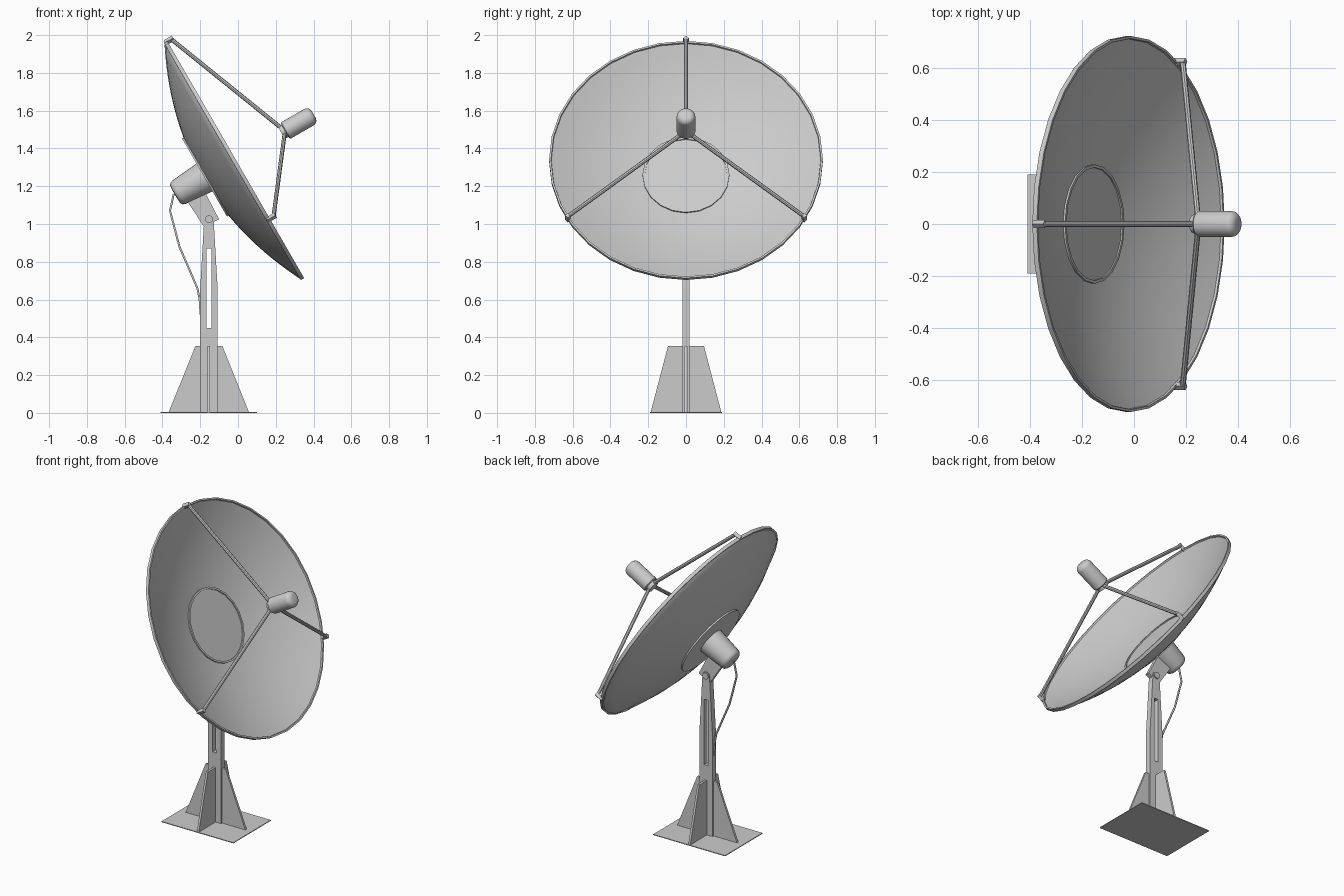
import bpy, bmesh, math
from mathutils import Matrix, Vector

cube = bpy.data.objects.get("Cube")
if cube:
    bpy.data.objects.remove(cube, do_unlink=True)

grey = bpy.data.materials.new("light grey metal")
COLOUR = (0.6, 0.6, 0.6, 1)
grey.diffuse_color = COLOUR
grey.use_nodes = True
grey.node_tree.nodes["Principled BSDF"].inputs["Base Color"].default_value = COLOUR

# Dish frame: local z is the dish axis, local x points up the rim plane
TILT = math.radians(60)
DISH = Matrix.Translation((-0.015, 0, 1.34)) @ Matrix.Rotation(TILT, 4, 'Y') @ Matrix.Rotation(math.pi, 4, 'Z')
RADIUS, DEPTH, HUB = 0.725, 0.184, 0.23
POLE_X = -0.154


def finish(name, bm, smooth=False):
    bmesh.ops.remove_doubles(bm, verts=bm.verts, dist=1e-5)
    bmesh.ops.recalc_face_normals(bm, faces=bm.faces)
    mesh = bpy.data.meshes.new(name)
    bm.to_mesh(mesh)
    bm.free()
    obj = bpy.data.objects.new(name, mesh)
    bpy.context.collection.objects.link(obj)
    mesh.materials.append(grey)
    if smooth:
        bpy.ops.object.select_all(action='DESELECT')
        obj.select_set(True)
        bpy.context.view_layer.objects.active = obj
        bpy.ops.object.shade_smooth_by_angle(angle=math.radians(35))
    return obj


def lathe(name, profile, sides, closed=False):
    """Spin (radius, height) points around the dish axis."""
    bm = bmesh.new()
    verts = [bm.verts.new((r, 0, h)) for r, h in profile]
    pairs = list(zip(verts, verts[1:]))
    if closed:
        pairs.append((verts[-1], verts[0]))
    edges = [bm.edges.new(p) for p in pairs]
    bmesh.ops.spin(bm, geom=verts + edges, cent=(0, 0, 0), axis=(0, 0, 1),
                   angle=math.tau, steps=sides, use_duplicate=False)
    bm.transform(DISH)
    return finish(name, bm, True)


def prism(name, outline, half, plane="xz"):
    """Extrude an outline symmetrically by half a thickness."""
    bm = bmesh.new()
    def place(a, b, t):
        return (a, t, b) if plane == "xz" else (t + POLE_X, a, b)
    face = bm.faces.new([bm.verts.new(place(a, b, -half)) for a, b in outline])
    moved = bmesh.ops.extrude_face_region(bm, geom=[face])["geom"]
    step = Vector(place(0, 0, half)) - Vector(place(0, 0, -half))
    bmesh.ops.translate(bm, verts=[v for v in moved if isinstance(v, bmesh.types.BMVert)], vec=step)
    return finish(name, bm)


def rod(name, start, end, radius, sides=8):
    start, end = Vector(start), Vector(end)
    bm = bmesh.new()
    line = end - start
    turn = line.to_track_quat('Z', 'Y').to_matrix().to_4x4()
    bmesh.ops.create_cone(bm, cap_ends=True, segments=sides, radius1=radius, radius2=radius,
                          depth=line.length, matrix=Matrix.Translation((start + end) / 2) @ turn)
    return finish(name, bm, sides > 4)


# Reflector shell with a thick rim
def bowl(r):
    return DEPTH * ((r / RADIUS) ** 2 - 1)

STEPS = 10
radii = [HUB - 0.01 + (RADIUS - 0.012 - HUB + 0.01) * i / STEPS for i in range(STEPS + 1)]
inner = [(r, bowl(r)) for r in radii]
outer = [(r, bowl(r) - 0.014) for r in reversed(radii)]
rim = [(RADIUS - 0.01, 0.003), (RADIUS, 0.003), (RADIUS, -0.017), (RADIUS - 0.01, -0.017)]
lathe("dish_reflector", inner + rim + outer, 32, True)

# Hub: flat disc and ring in front, mounting plate and motor behind
floor = bowl(HUB)
lathe("hub_disc", [(0, floor + 0.002), (HUB - 0.005, floor + 0.002)], 20)
lathe("hub_ring", [(HUB - 0.012, floor - 0.005), (HUB - 0.012, floor + 0.008),
                   (HUB, floor + 0.008), (HUB, floor - 0.005)], 20, True)
back = floor - 0.022
lathe("hub_back_plate", [(0, floor - 0.002), (HUB + 0.008, floor - 0.002), (HUB + 0.008, back), (0, back)], 20)
lathe("motor_housing", [(0, back), (0.085, back), (0.071, back - 0.155), (0.066, back - 0.17),
                        (0.054, back - 0.179), (0, back - 0.182)], 24)

# Feed horn with rounded tip and collar
cap = [(0.05 - 0.03 * (1 - math.cos(a)), 0.45 + 0.03 * math.sin(a))
       for a in (math.pi / 2 * i / 5 for i in range(6))]
lathe("feed_horn", [(0, 0.305), (0.046, 0.305), (0.05, 0.31)] + cap + [(0, 0.48)], 24)
lathe("feed_collar", [(0, 0.283), (0.036, 0.283), (0.036, 0.306)], 12)

# Three feed struts with rim brackets
for i, label in enumerate(("top", "left", "right")):
    spin = DISH @ Matrix.Rotation(math.tau * i / 3, 4, 'Z')
    direction = -1 if (spin @ Vector((1, 0, 0))).z < (spin @ Vector((-1, 0, 0))).z and i == 0 else 1
    assert direction in (-1, 1)
    up = Matrix.Rotation(0, 4, 'Z') if (DISH @ Vector((1, 0, 0))).z > DISH.translation.z else Matrix.Rotation(math.pi, 4, 'Z')
    local = spin @ up
    rod(label + "_strut", local @ Vector((RADIUS - 0.005, 0, 0.027)),
        local @ Vector((0.025, 0, 0.295)), 0.011)
    rod(label + "_rim_bracket", local @ Vector((RADIUS - 0.003, 0, -0.012)),
        local @ Vector((RADIUS - 0.003, 0, 0.038)), 0.015, 4)

# Slotted tapering pole, one half mirrored
half = [(0, 0), (0.046, 0), (0.046, 0.66), (0.025, 1.025), (0.017, 1.043), (0, 1.05),
        (0, 0.87), (0.014, 0.87), (0.014, 0.45), (0, 0.45)]
pole = prism("pole", half, 0.018)
bm = bmesh.new()
bm.from_mesh(pole.data)
seam = [f for f in bm.faces if all(abs(v.co.x) < 1e-5 for v in f.verts)]
bmesh.ops.delete(bm, geom=seam, context='FACES_ONLY')
bm.to_mesh(pole.data)
bm.free()
pole.location.x = POLE_X
pole.modifiers.new("mirror", 'MIRROR')

# Tilt bracket and pivot bolt
prism("tilt_bracket", [(-0.18, 0.985), (-0.1, 1.025), (-0.17, 1.16), (-0.265, 1.115)], 0.014)
rod("pivot_bolt", (POLE_X, -0.026, 1.025), (POLE_X, 0.026, 1.025), 0.021, 12)

# Base plate and crossed gussets
prism("base_plate", [(-0.41, 0), (0.1, 0), (0.1, 0.005), (-0.41, 0.005)], 0.19)
prism("side_gusset", [(-0.367, 0.004), (0.058, 0.004), (-0.083, 0.355), (-0.225, 0.355)], 0.007)
prism("cross_gusset", [(-0.187, 0.004), (0.187, 0.004), (0.095, 0.355), (-0.095, 0.355)], 0.007, "yz")

# Hanging cable
curve = bpy.data.curves.new("cable", 'CURVE')
curve.dimensions = '3D'
curve.bevel_depth = 0.006
curve.bevel_resolution = 1
path = [(-0.34, 1.16), (-0.36, 1.07), (-0.31, 0.88), (-0.215, 0.66), (-0.203, 0.6), (-0.198, 0.52)]
spline = curve.splines.new('POLY')
spline.points.add(len(path) - 1)
for point, (x, z) in zip(spline.points, path):
    point.co = (x, 0, z, 1)
cable = bpy.data.objects.new("cable", curve)
bpy.context.collection.objects.link(cable)
curve.materials.append(grey)
